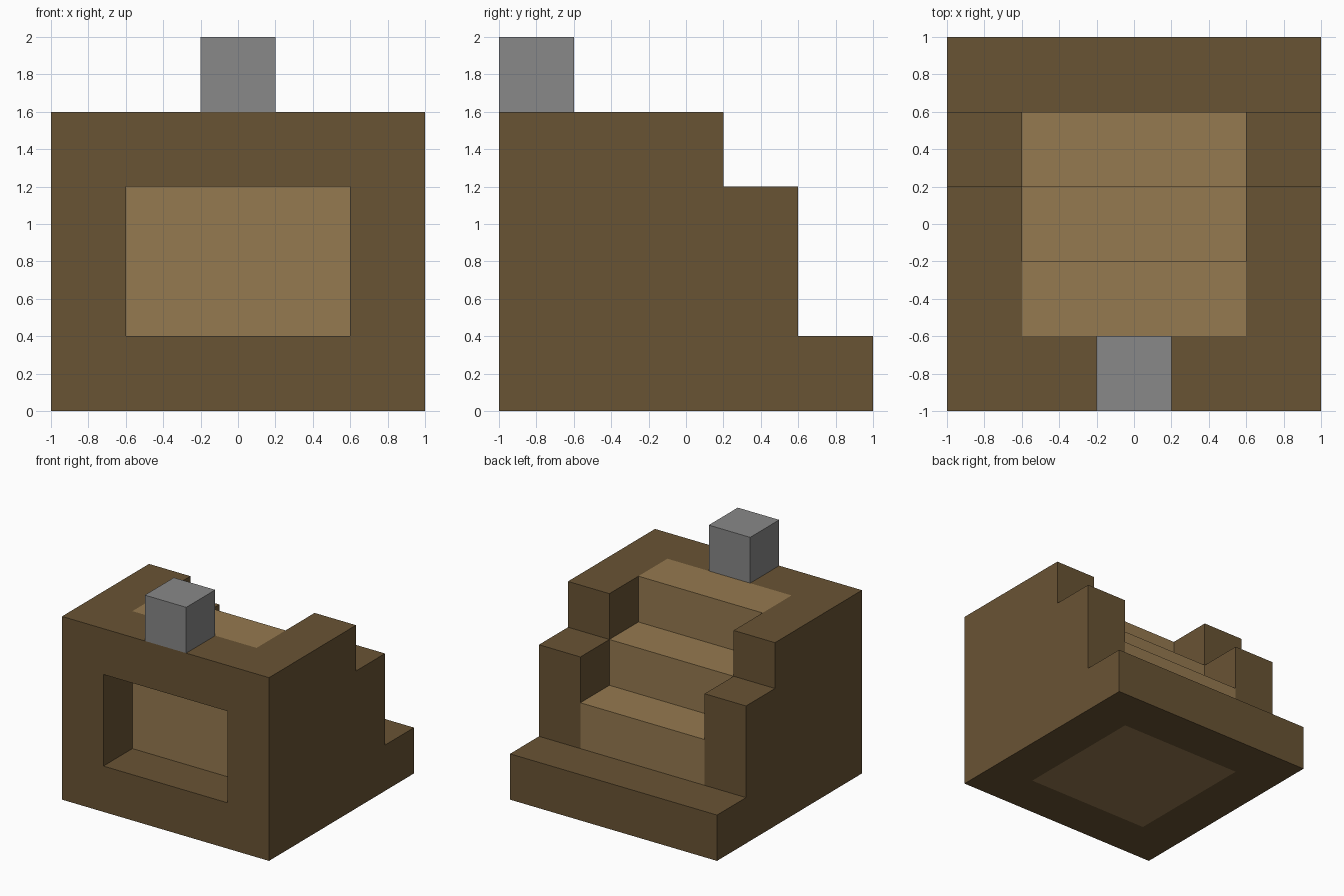
import bpy
import bmesh
from mathutils import Vector

if "Cube" in bpy.data.objects:
    bpy.data.objects.remove(bpy.data.objects["Cube"])

CELL = 0.4
N = 5
WALL_HEIGHTS = [4, 4, 4, 3, 1]   # side walls, front to back, in cells
STAIR_HEIGHTS = [4, 4, 3, 2, 1]  # middle strip, front to back, in cells


def material(name, rgb):
    mat = bpy.data.materials.new(name)
    mat.diffuse_color = (*rgb, 1)
    mat.use_nodes = True
    mat.node_tree.nodes["Principled BSDF"].inputs["Base Color"].default_value = mat.diffuse_color
    return mat


dark_wood = material("dark brown", (0.141, 0.087, 0.034))
light_wood = material("light brown", (0.300, 0.192, 0.079))
stone = material("grey", (0.246, 0.246, 0.246))


def solid(i, j, k):
    """True where the block body fills the cell."""
    if not (0 <= i < N and 0 <= j < N and k >= 0):
        return False
    middle = 1 <= i <= 3
    if middle and j == 0 and k in (1, 2):  # recess in the front
        return False
    return k < (STAIR_HEIGHTS if middle else WALL_HEIGHTS)[j]


def build_body():
    bm = bmesh.new()
    for i in range(N):
        for j in range(N):
            for k in range(4):
                if not solid(i, j, k):
                    continue
                centre = Vector((i + 0.5, j + 0.5, k + 0.5))
                # one square on each exposed side of the cell
                for axis in range(3):
                    for sign in (-1, 1):
                        n = Vector((0, 0, 0))
                        n[axis] = sign
                        if solid(i + int(n.x), j + int(n.y), k + int(n.z)):
                            continue
                        u = Vector((0, 0, 0))
                        u[(axis + 1) % 3] = 0.5
                        v = n.cross(u)
                        mid = centre + n * 0.5
                        corners = (mid - u - v, mid + u - v, mid + u + v, mid - u + v)
                        face = bm.faces.new([
                            bm.verts.new((c - Vector((2.5, 2.5, 0))) * CELL)
                            for c in corners])
                        # stair core is light, surrounding frame is dark
                        face.material_index = int(1 <= i <= 3 and 1 <= j <= 3)
    # weld and merge flat regions of one colour
    bmesh.ops.remove_doubles(bm, verts=bm.verts, dist=0.001)
    bmesh.ops.dissolve_limit(bm, angle_limit=0.01, verts=bm.verts,
                             edges=bm.edges, delimit={'MATERIAL'})
    mesh = bpy.data.meshes.new("stepped_body")
    bm.to_mesh(mesh)
    bm.free()
    mesh.materials.append(dark_wood)
    mesh.materials.append(light_wood)
    body = bpy.data.objects.new("stepped_body", mesh)
    bpy.context.collection.objects.link(body)


build_body()

# stone cube on the front edge
bpy.ops.mesh.primitive_cube_add(size=CELL, location=(0, -0.8, 1.8))
cube = bpy.context.object
cube.name = "stone_cube"
cube.data.materials.append(stone)
